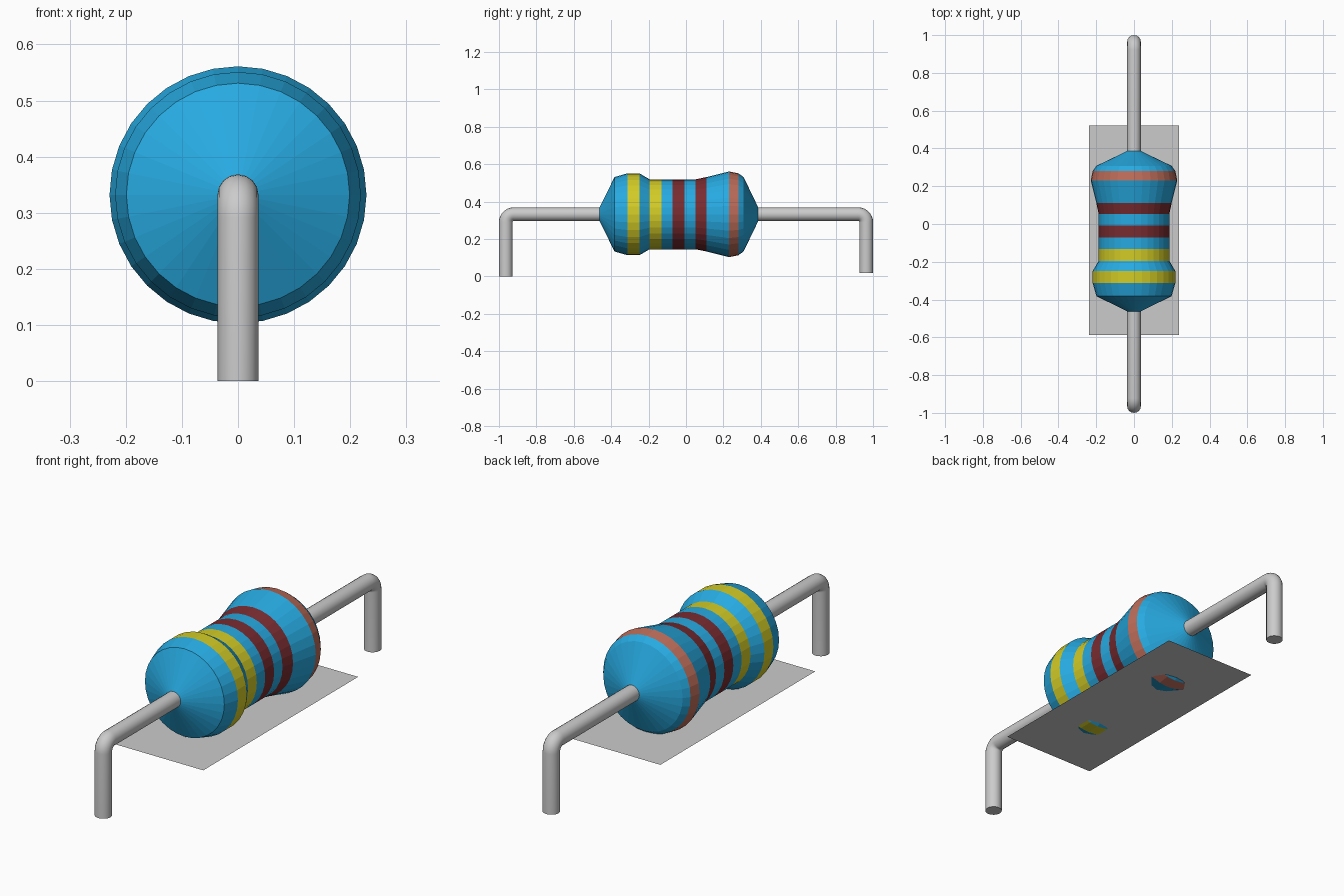
import bpy, bmesh
from math import sin, cos, pi

if "Cube" in bpy.data.objects:
    bpy.data.objects.remove(bpy.data.objects["Cube"])

AXIS_Z = 0.332
WIRE_R = 0.0365
SIDES = 32


def material(name, rgb):
    m = bpy.data.materials.new(name)
    m.diffuse_color = (*rgb, 1)
    m.use_nodes = True
    m.node_tree.nodes["Principled BSDF"].inputs["Base Color"].default_value = m.diffuse_color
    return m


def mesh_object(name, bm):
    me = bpy.data.meshes.new(name)
    bm.to_mesh(me)
    bm.free()
    ob = bpy.data.objects.new(name, me)
    bpy.context.collection.objects.link(ob)
    return ob


# Body: faceted lathe along y; each row is (y, radius, colour of strip that follows)
BLUE, YELLOW, RED, COPPER = range(4)
profile = [
    (-0.462, 0.037, BLUE), (-0.382, 0.199, BLUE),
    (-0.313, 0.219, YELLOW), (-0.249, 0.219, BLUE),
    (-0.195, 0.187, YELLOW), (-0.132, 0.187, BLUE),
    (-0.072, 0.187, RED), (-0.008, 0.187, BLUE),
    (0.052, 0.187, RED), (0.110, 0.199, BLUE),
    (0.230, 0.229, COPPER), (0.280, 0.219, BLUE),
    (0.308, 0.199, BLUE), (0.386, 0.037, BLUE),
]
bm = bmesh.new()
rings = [[bm.verts.new((r * sin(2 * pi * i / SIDES), y, AXIS_Z + r * cos(2 * pi * i / SIDES)))
          for i in range(SIDES)] for y, r, _ in profile]
for a, b, (_, _, colour) in zip(rings, rings[1:], profile):
    for i in range(SIDES):
        j = (i + 1) % SIDES
        bm.faces.new((a[i], a[j], b[j], b[i])).material_index = colour
bm.faces.new(rings[0])
bm.faces.new(rings[-1])
bmesh.ops.recalc_face_normals(bm, faces=bm.faces)
body = mesh_object("resistor_body", bm)
for name, rgb in (("blue", (0.02, 0.40, 0.75)), ("yellow", (0.65, 0.60, 0.02)),
                  ("dark_red", (0.19, 0.025, 0.03)), ("copper", (0.50, 0.15, 0.10))):
    body.data.materials.append(material(name, rgb))


# Bent wire leads: round tube swept along the axis, round a bend and down
def lead(name, side, inner_y, bottom):
    bend, end = 0.042, 1 - WIRE_R
    path = [(inner_y, AXIS_Z)]
    path += [(end - bend + bend * sin(t * pi / 16), AXIS_Z - bend + bend * cos(t * pi / 16))
             for t in range(9)]
    path.append((end, bottom))
    cu = bpy.data.curves.new(name, 'CURVE')
    cu.dimensions = '3D'
    cu.bevel_depth = WIRE_R
    cu.bevel_resolution = 6
    cu.use_fill_caps = True
    sp = cu.splines.new('POLY')
    sp.points.add(len(path) - 1)
    for p, (y, z) in zip(sp.points, path):
        p.co = (0, side * y, z, 1)
    ob = bpy.data.objects.new(name, cu)
    bpy.context.collection.objects.link(ob)
    bpy.ops.object.select_all(action='DESELECT')
    ob.select_set(True)
    bpy.context.view_layer.objects.active = ob
    bpy.ops.object.convert(target='MESH')
    bpy.ops.object.shade_smooth_by_angle()


lead("front_lead", -1, 0.44, 0.0)
lead("back_lead", 1, 0.36, 0.018)

# Thin flat sheet just under the body
bm = bmesh.new()
bm.faces.new([bm.verts.new((x, y, 0.122)) for x, y in
              ((-0.237, -0.587), (0.237, -0.587), (0.237, 0.522), (-0.237, 0.522))])
mesh_object("base_sheet", bm)
